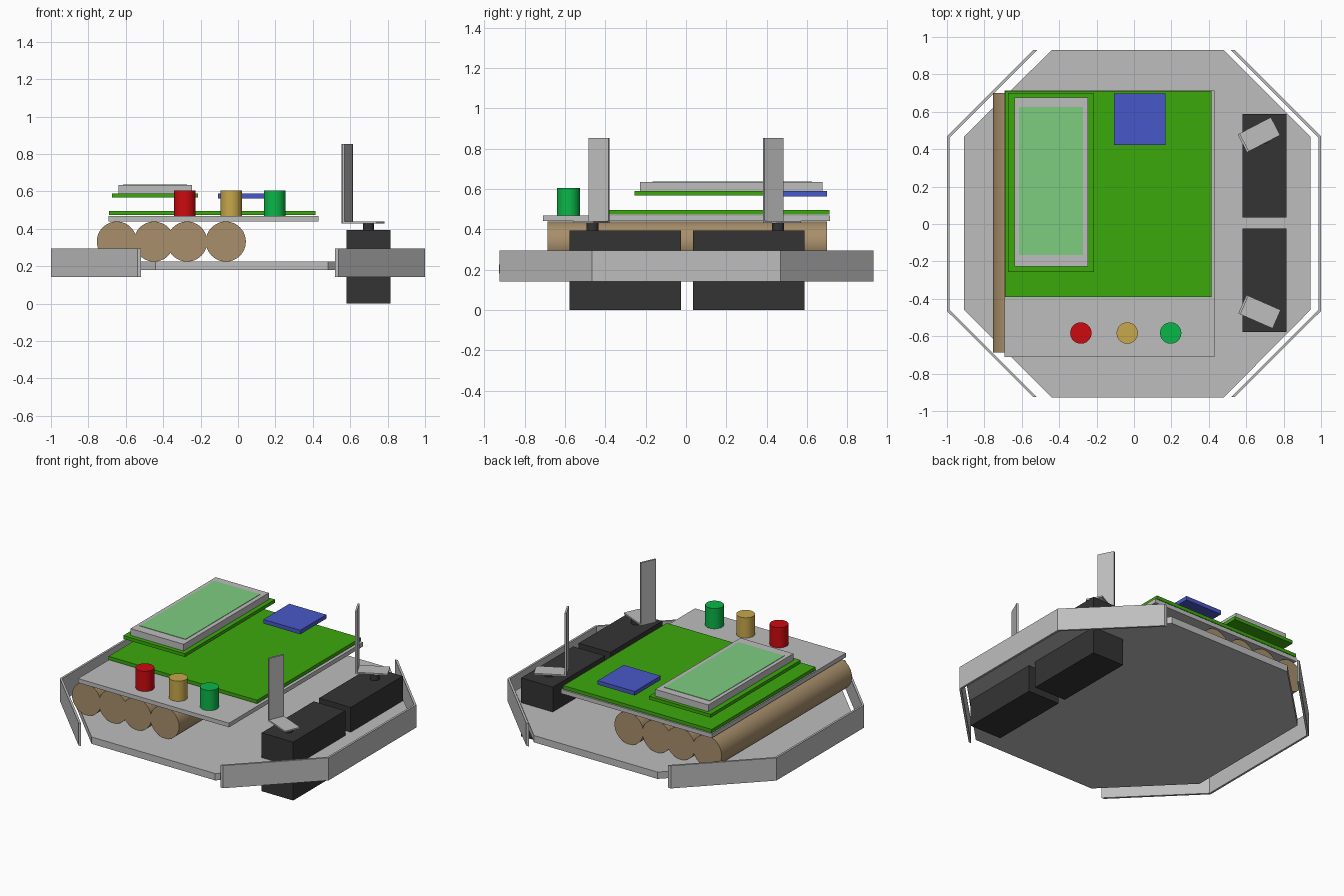
import bpy, bmesh, math
from mathutils import Matrix

if "Cube" in bpy.data.objects:
    bpy.data.objects.remove(bpy.data.objects["Cube"])


def lin(c):
    c /= 255
    return c / 12.92 if c <= 0.04045 else ((c + 0.055) / 1.055) ** 2.4


def mat(name, r, g, b):
    m = bpy.data.materials.new(name)
    m.diffuse_color = (lin(r), lin(g), lin(b), 1)
    m.use_nodes = True
    m.node_tree.nodes["Principled BSDF"].inputs["Base Color"].default_value = m.diffuse_color
    return m


GREY = mat("light_grey", 190, 190, 190)
BLACK = mat("black", 52, 52, 52)
TAN = mat("tan", 168, 143, 107)
GREEN = mat("board_green", 60, 168, 12)
BLUE = mat("blue", 72, 88, 200)
SCREEN = mat("screen_green", 125, 205, 128)
RED = mat("red", 205, 10, 15)
GOLD = mat("gold", 200, 168, 75)
BUTTON = mat("button_green", 10, 182, 72)


def finish(name, bm, material):
    bmesh.ops.recalc_face_normals(bm, faces=bm.faces)
    me = bpy.data.meshes.new(name)
    bm.to_mesh(me)
    bm.free()
    me.materials.append(material)
    ob = bpy.data.objects.new(name, me)
    bpy.context.collection.objects.link(ob)
    return ob


def box(name, x, y, z, material):
    """Box from (min, max) pairs."""
    return prism(name, [(x[0], y[0]), (x[1], y[0]), (x[1], y[1]), (x[0], y[1])], z, material)


def prism(name, outline, z, material):
    """Extrude an xy outline between two heights."""
    bm = bmesh.new()
    face = bm.faces.new([bm.verts.new((px, py, z[0])) for px, py in outline])
    new = bmesh.ops.extrude_face_region(bm, geom=[face])["geom"]
    bmesh.ops.translate(bm, vec=(0, 0, z[1] - z[0]),
                        verts=[g for g in new if isinstance(g, bmesh.types.BMVert)])
    return finish(name, bm, material)


def cylinder(name, centre, r, length, material, along_y=False):
    bm = bmesh.new()
    m = Matrix.Translation(centre)
    if along_y:
        m = m @ Matrix.Rotation(math.pi / 2, 4, 'X')
    bmesh.ops.create_cone(bm, cap_ends=True, segments=48, radius1=r, radius2=r,
                          depth=length, matrix=m)
    for f in bm.faces:
        f.smooth = len(f.verts) == 4
    for e in bm.edges:
        e.smooth = all(len(f.verts) == 4 for f in e.link_faces)
    return finish(name, bm, material)


# Octagonal base plate
prism("base_plate", [(-0.44, -0.928), (0.48, -0.928), (0.943, -0.46), (0.943, 0.468),
                     (0.48, 0.93), (-0.44, 0.93), (-0.908, 0.468), (-0.908, -0.46)],
      (0.18, 0.226), GREY)

# Side bumpers: thin strips bent around the plate corners
for side, s in (("left", -1), ("right", 1)):
    outer = [(0.538, -0.926), (1.0, -0.465), (1.0, 0.468), (0.538, 0.93)]
    inner = [(0.518, 0.93), (0.986, 0.462), (0.986, -0.459), (0.518, -0.926)]
    prism(side + "_bumper", [(s * x, y) for x, y in outer + inner], (0.142, 0.294), GREY)

# Servos with shafts and L-shaped arms
for side, y0, y1, ys, ac, ang in (("front", -0.577, -0.024, -0.463, (0.671, -0.469), -23.7),
                                  ("back", 0.034, 0.587, 0.457, (0.668, 0.477), 27.5)):
    box(side + "_servo", (0.58, 0.815), (y0, y1), (0, 0.393), BLACK)
    cylinder(side + "_servo_shaft", (0.697, ys, 0.41), 0.03, 0.04, BLACK)
    place = Matrix.Translation((ac[0], ac[1], 0)) @ Matrix.Rotation(math.radians(ang), 4, 'Z')
    foot = box(side + "_arm_foot", (-0.1, 0.1), (-0.054, 0.054), (0.43, 0.44), GREY)
    post = box(side + "_arm_post", (-0.1, -0.088), (-0.054, 0.054), (0.43, 0.853), GREY)
    for ob in (foot, post):
        ob.data.transform(place)

# Battery cells
for i, x in enumerate((-0.648, -0.449, -0.272, -0.065)):
    cylinder(f"battery_{i + 1}", (x, 0.007, 0.332), 0.107, 1.386, TAN, along_y=True)

# Upper deck and circuit boards
box("upper_deck", (-0.693, 0.43), (-0.71, 0.715), (0.44, 0.468), GREY)
box("main_board", (-0.69, 0.415), (-0.39, 0.712), (0.473, 0.496), GREEN)
box("blue_module", (-0.107, 0.168), (0.422, 0.698), (0.563, 0.59), BLUE)

# Display: board, raised frame and screen
box("display_board", (-0.674, -0.215), (-0.256, 0.7), (0.567, 0.589), GREEN)
box("display_frame", (-0.64, -0.245), (-0.228, 0.677), (0.589, 0.634), GREY)
box("display_screen", (-0.615, -0.274), (-0.166, 0.625), (0.632, 0.637), SCREEN)

# Push buttons
for name, x, m in (("red", -0.284, RED), ("gold", -0.036, GOLD), ("green", 0.196, BUTTON)):
    cylinder(name + "_button", (x, -0.583, 0.535), 0.057, 0.138, m)
